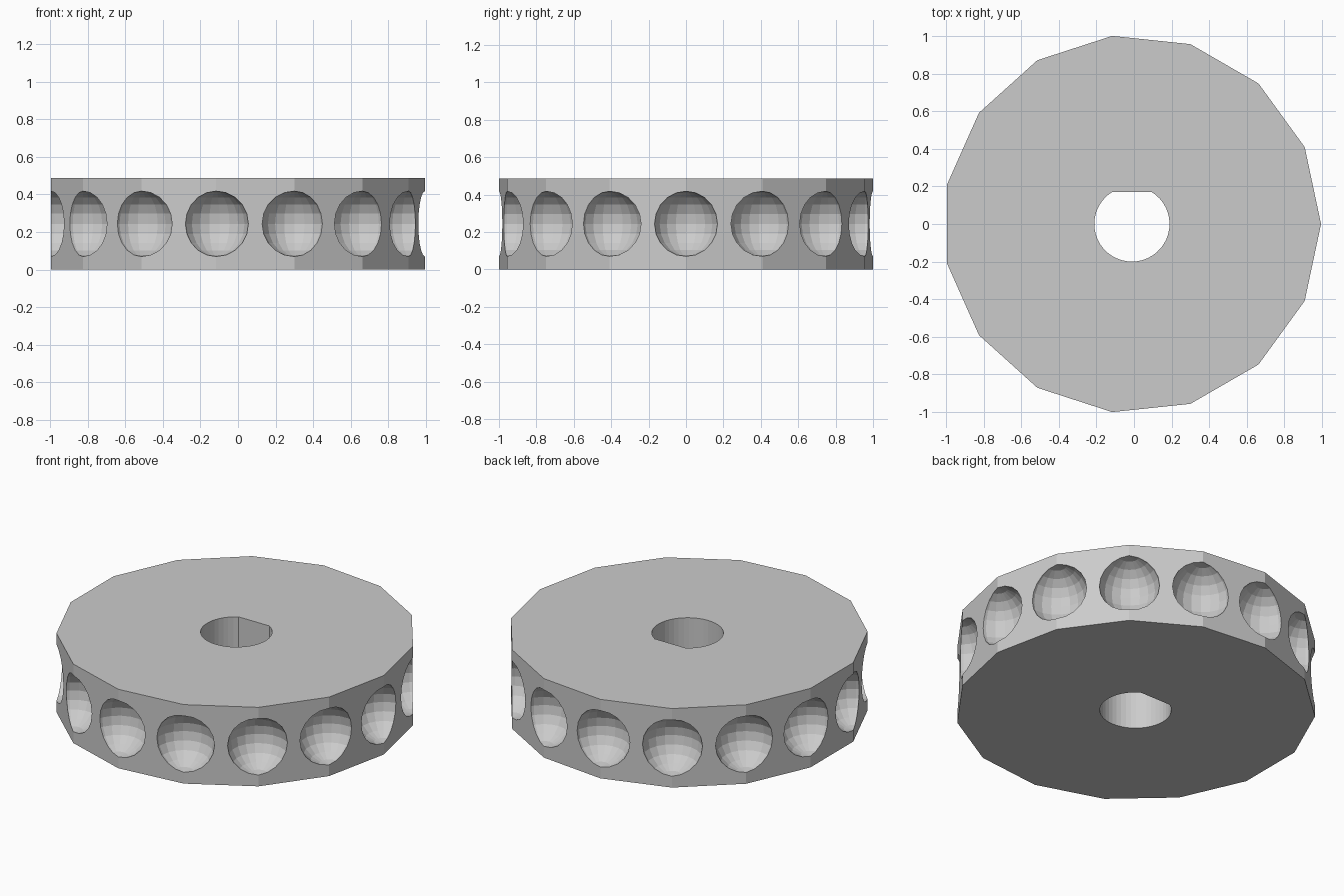
import bpy, bmesh
from math import cos, sin, pi, asin
from mathutils import Matrix

if "Cube" in bpy.data.objects:
    bpy.data.objects.remove(bpy.data.objects["Cube"])

SIDES, R, H, CX = 15, 1.0055, 0.487, -0.011
BALL_R = 0.174
BORE_R, FLAT_Y = 0.2, 0.17


def make_object(name, bm):
    bmesh.ops.recalc_face_normals(bm, faces=bm.faces)
    mesh = bpy.data.meshes.new(name)
    bm.to_mesh(mesh)
    bm.free()
    obj = bpy.data.objects.new(name, mesh)
    bpy.context.collection.objects.link(obj)
    return obj


def prism(name, points, z0, z1):
    bm = bmesh.new()
    face = bm.faces.new([bm.verts.new((x, y, z0)) for x, y in points])
    ext = bmesh.ops.extrude_face_region(bm, geom=[face])
    top = [v for v in ext["geom"] if isinstance(v, bmesh.types.BMVert)]
    bmesh.ops.translate(bm, verts=top, vec=(0, 0, z1 - z0))
    return make_object(name, bm)


def cut(target, cutter):
    mod = target.modifiers.new(cutter.name, "BOOLEAN")
    mod.operation = "DIFFERENCE"
    mod.solver = "EXACT"
    mod.object = cutter
    cutter.hide_render = True
    cutter.hide_viewport = True


# Fifteen-sided wheel body
angles = [2 * pi * i / SIDES for i in range(SIDES)]
rim = [(CX + R * cos(a), R * sin(a)) for a in angles]
wheel = prism("wheel", rim, 0, H)

# D-shaped shaft bore, flat towards the back
start = pi - asin(FLAT_Y / BORE_R)
sweep = 2 * pi - (pi - 2 * asin(FLAT_Y / BORE_R))
steps = 36
bore_pts = [(CX + BORE_R * cos(start + sweep * i / steps),
             BORE_R * sin(start + sweep * i / steps)) for i in range(steps + 1)]
cut(wheel, prism("shaft_bore_cutter", bore_pts, -0.1, H + 0.1))

# Ball pockets centred on every rim corner
bm = bmesh.new()
for a, (x, y) in zip(angles, rim):
    bmesh.ops.create_uvsphere(
        bm, u_segments=20, v_segments=10, radius=BALL_R,
        matrix=Matrix.Translation((x, y, H / 2)) @ Matrix.Rotation(a, 4, "Z"))
cut(wheel, make_object("ball_pocket_cutter", bm))

# Apply the cuts and remove the cutters
bpy.context.view_layer.update()
deps = bpy.context.evaluated_depsgraph_get()
result = bpy.data.meshes.new_from_object(wheel.evaluated_get(deps))
wheel.modifiers.clear()
wheel.data = result
for name in ("shaft_bore_cutter", "ball_pocket_cutter"):
    bpy.data.objects.remove(bpy.data.objects[name])
